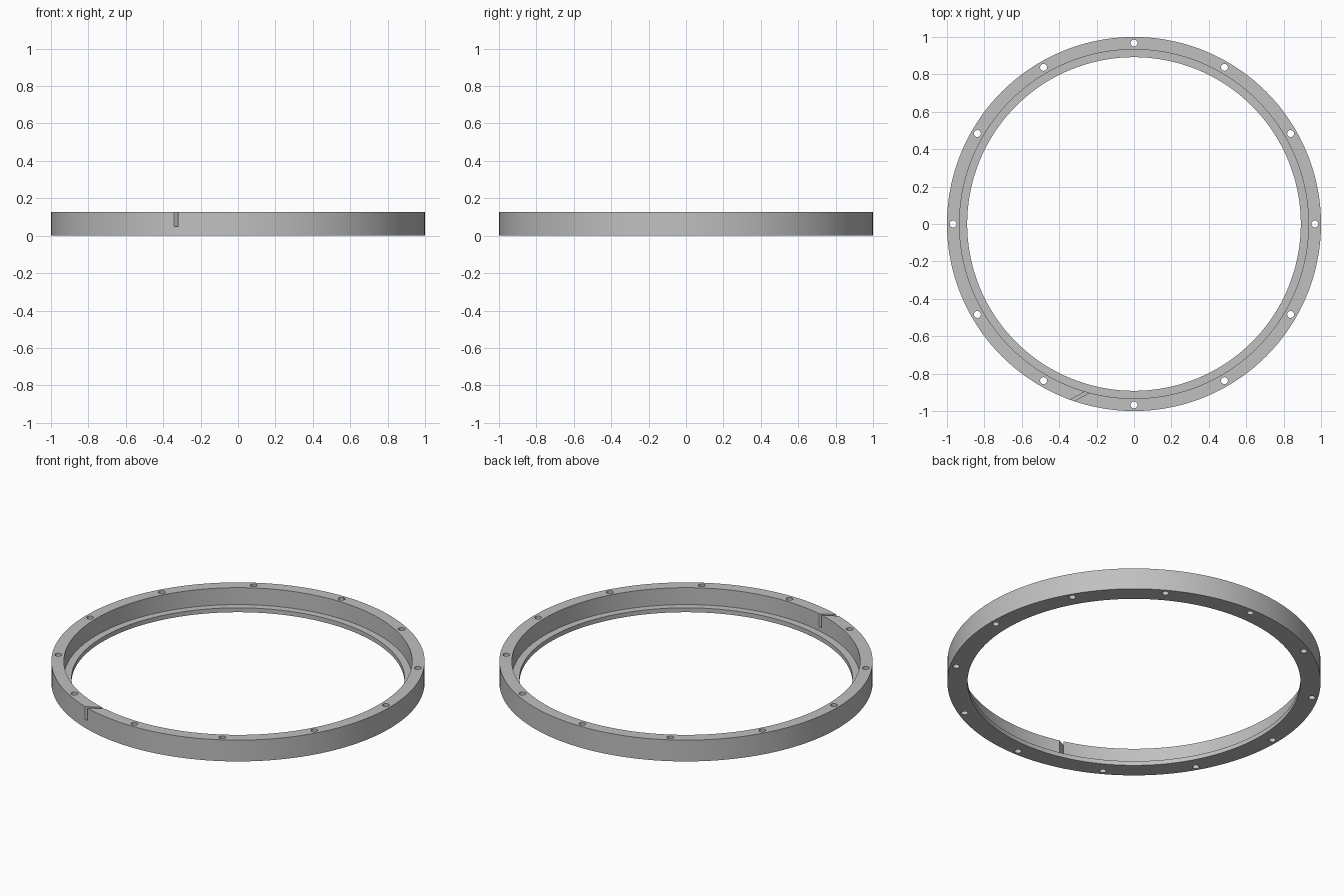
import bpy
import math

old = bpy.data.objects.get("Cube")
if old:
    bpy.data.objects.remove(old, do_unlink=True)

HEIGHT = 0.126
LEDGE = 0.026
R_OUT, R_WALL, R_LIP = 1.0, 0.933, 0.892
SEGMENTS = 144

grey = bpy.data.materials.new("plain grey")
grey.use_nodes = True
colour = (0.53, 0.53, 0.53, 1)
grey.diffuse_color = colour
grey.node_tree.nodes["Principled BSDF"].inputs["Base Color"].default_value = colour


def lathe(name, profile, segments):
    """Closed ring made by turning a closed (radius, z) profile about z."""
    n = len(profile)
    verts, faces = [], []
    for i in range(segments):
        a = math.tau * i / segments
        verts += [(r * math.cos(a), r * math.sin(a), z) for r, z in profile]
        j = (i + 1) % segments
        for k in range(n):
            m = (k + 1) % n
            faces.append((i * n + k, j * n + k, j * n + m, i * n + m))
    mesh = bpy.data.meshes.new(name)
    mesh.from_pydata(verts, [], faces)
    obj = bpy.data.objects.new(name, mesh)
    bpy.context.collection.objects.link(obj)
    return obj


def cut(target, cutter):
    """Subtract the cutter from the target, then remove the cutter."""
    cutter.hide_render = True
    mod = target.modifiers.new("cut", "BOOLEAN")
    mod.operation = "DIFFERENCE"
    mod.solver = "EXACT"
    mod.object = cutter
    bpy.context.view_layer.objects.active = target
    bpy.ops.object.modifier_apply(modifier=mod.name)
    bpy.data.objects.remove(cutter, do_unlink=True)


# Stepped ring: tall outer wall with a thin inward lip at the bottom
ring = lathe("flange_ring", [(R_OUT, 0), (R_OUT, HEIGHT), (R_WALL, HEIGHT),
                             (R_WALL, LEDGE), (R_LIP, LEDGE), (R_LIP, 0)], SEGMENTS)

# Twelve bolt holes through the wall
for i in range(12):
    a = math.tau * i / 12
    bpy.ops.mesh.primitive_cylinder_add(
        vertices=24, radius=0.0185, depth=0.4,
        location=(0.967 * math.cos(a), 0.967 * math.sin(a), HEIGHT / 2))
    cut(ring, bpy.context.object)

# Slanted slot open at the top of the wall
bpy.ops.mesh.primitive_cube_add(size=1, location=(-0.29, -0.921, 0.15),
                                rotation=(0, 0, math.radians(28)))
slot = bpy.context.object
slot.scale = (0.22, 0.016, 0.2)
cut(ring, slot)

ring.data.materials.clear()
ring.data.materials.append(grey)
bpy.ops.object.select_all(action="DESELECT")
ring.select_set(True)
bpy.context.view_layer.objects.active = ring
bpy.ops.object.shade_smooth_by_angle(angle=math.radians(30))
